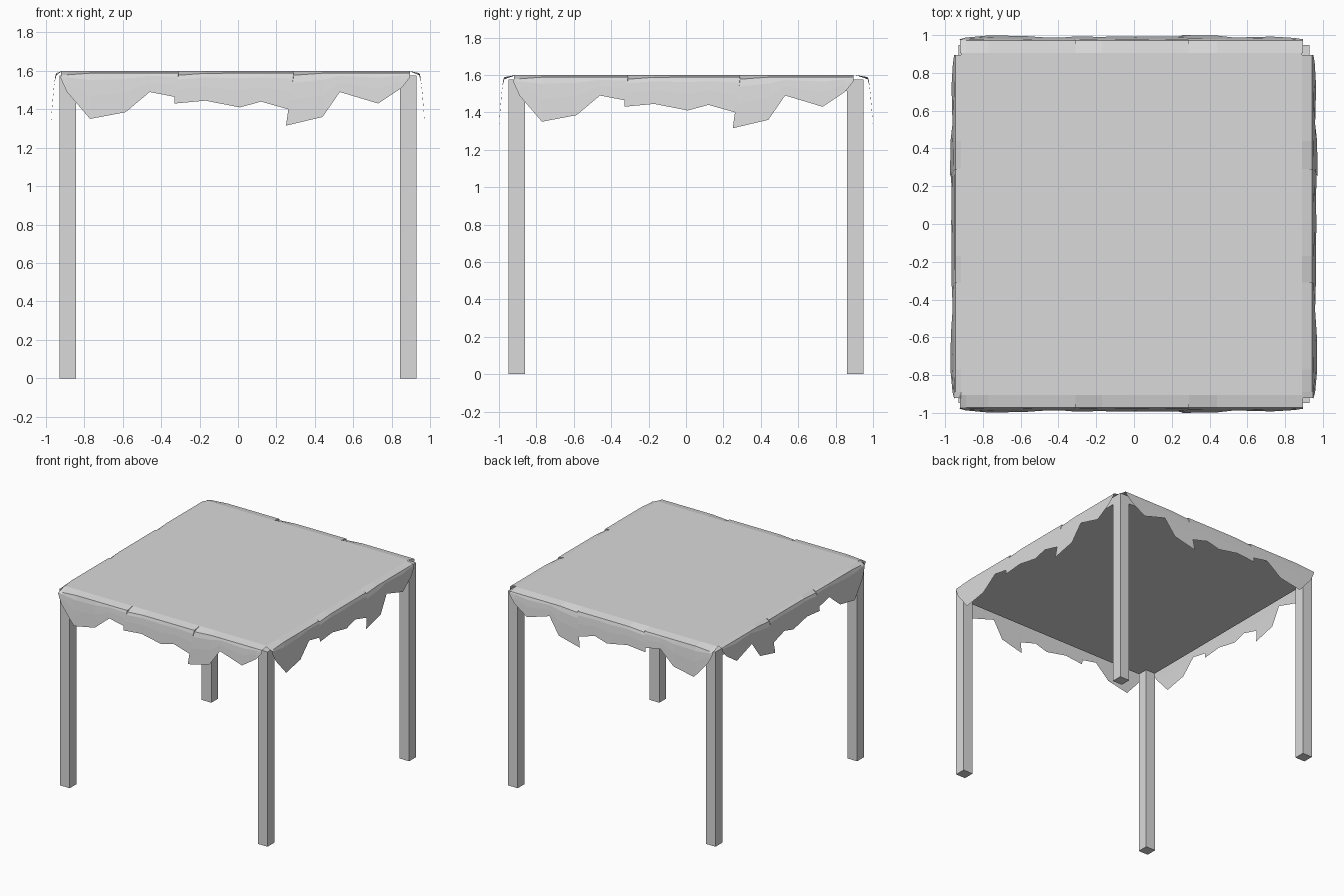
import bpy, bmesh
from mathutils import Vector

if "Cube" in bpy.data.objects:
    bpy.data.objects.remove(bpy.data.objects["Cube"])

grey = bpy.data.materials.new("plain grey")
grey.diffuse_color = (0.7, 0.7, 0.7, 1)
grey.use_nodes = True
grey.node_tree.nodes["Principled BSDF"].inputs["Base Color"].default_value = grey.diffuse_color


def finish(name, bm):
    mesh = bpy.data.meshes.new(name)
    bm.to_mesh(mesh)
    bm.free()
    mesh.materials.append(grey)
    obj = bpy.data.objects.new(name, mesh)
    bpy.context.collection.objects.link(obj)
    return obj


def box(name, lo, hi):
    bm = bmesh.new()
    bmesh.ops.create_cube(bm, size=1)
    lo, hi = Vector(lo), Vector(hi)
    for v in bm.verts:
        v.co = Vector([(lo[i] + hi[i]) / 2 + v.co[i] * (hi[i] - lo[i]) for i in range(3)])
    return finish(name, bm)


# Four square legs under a board
for sx, px in ((-1, "left"), (1, "right")):
    for sy, py in ((-1, "front"), (1, "back")):
        xs = sorted((sx * 0.842, sx * 0.928))
        ys = sorted((sy * 0.862, sy * 0.948))
        box(f"{py}_{px}_leg", (xs[0], ys[0], 0), (xs[1], ys[1], 1.575))
box("table_board", (-0.926, -0.946, 1.515), (0.926, 0.946, 1.575))

# Flat part of the cloth
bm = bmesh.new()
bm.faces.new([bm.verts.new((x, y, 1.6)) for x, y in
              ((-0.915, -0.905), (0.89, -0.905), (0.89, 0.905), (-0.915, 0.905))])
finish("cloth_top", bm)

# Torn cloth edge in three tiles: (position at crease, position at hem, hem height)
TILES = [
    [(-0.92, -0.925, 1.565), (-0.89, -0.89, 1.49), (-0.77, -0.77, 1.35),
     (-0.59, -0.585, 1.385), (-0.46, -0.46, 1.49), (-0.31, -0.33, 1.465)],
    [(-0.31, -0.33, 1.43), (-0.17, -0.17, 1.445), (0.01, 0.01, 1.41),
     (0.12, 0.12, 1.44), (0.29, 0.262, 1.40)],
    [(0.29, 0.25, 1.315), (0.44, 0.44, 1.36), (0.53, 0.53, 1.49),
     (0.73, 0.73, 1.43), (0.85, 0.85, 1.51), (0.895, 0.895, 1.565)],
]
ROWS = (0.15, 0.5, 1.0)


def bulge(z):
    """How far the hanging cloth swings out at a height."""
    return 0.029 * min(1, max(0, (1.59 - z) / 0.27)) ** 0.6


def drape(name, inner, crease, place):
    bm = bmesh.new()
    prev = None
    for tile in TILES:
        start = tile[0][0]
        for xt, xh, zh in tile:
            # The crease dips at the start of each tile
            zc = 1.577 + 0.011 * min(1, (xt - start) / 0.15)
            rows = [(xt, inner, 1.6), (xt, crease, zc)]
            for t in ROWS:
                z = zc + (zh - zc) * t
                rows.append((xt + (xh - xt) * t, crease + bulge(z), z))
            col = [bm.verts.new(place(*r)) for r in rows]
            if prev:
                for a, b, c, d in zip(prev, prev[1:], col[1:], col):
                    bm.faces.new((a, b, c, d))
            prev = col
    bmesh.ops.remove_doubles(bm, verts=bm.verts[:], dist=0.0005)
    # Turn every face outwards
    bm.normal_update()
    for f in bm.faces:
        m = f.calc_center_median()
        x, y, z = place(0, 1, 0)
        if f.normal.dot(Vector((x, y, 1))) < 0:
            f.normal_flip()
    return finish(name, bm)


# Opposite sides are mirror images
drape("front_drape", 0.905, 0.971, lambda a, o, z: (a, -o, z))
drape("back_drape", 0.905, 0.971, lambda a, o, z: (a, o, z))
drape("right_drape", 0.89, 0.943, lambda a, o, z: (o, a, z))
drape("left_drape", 0.915, 0.945, lambda a, o, z: (-o, a, z))
